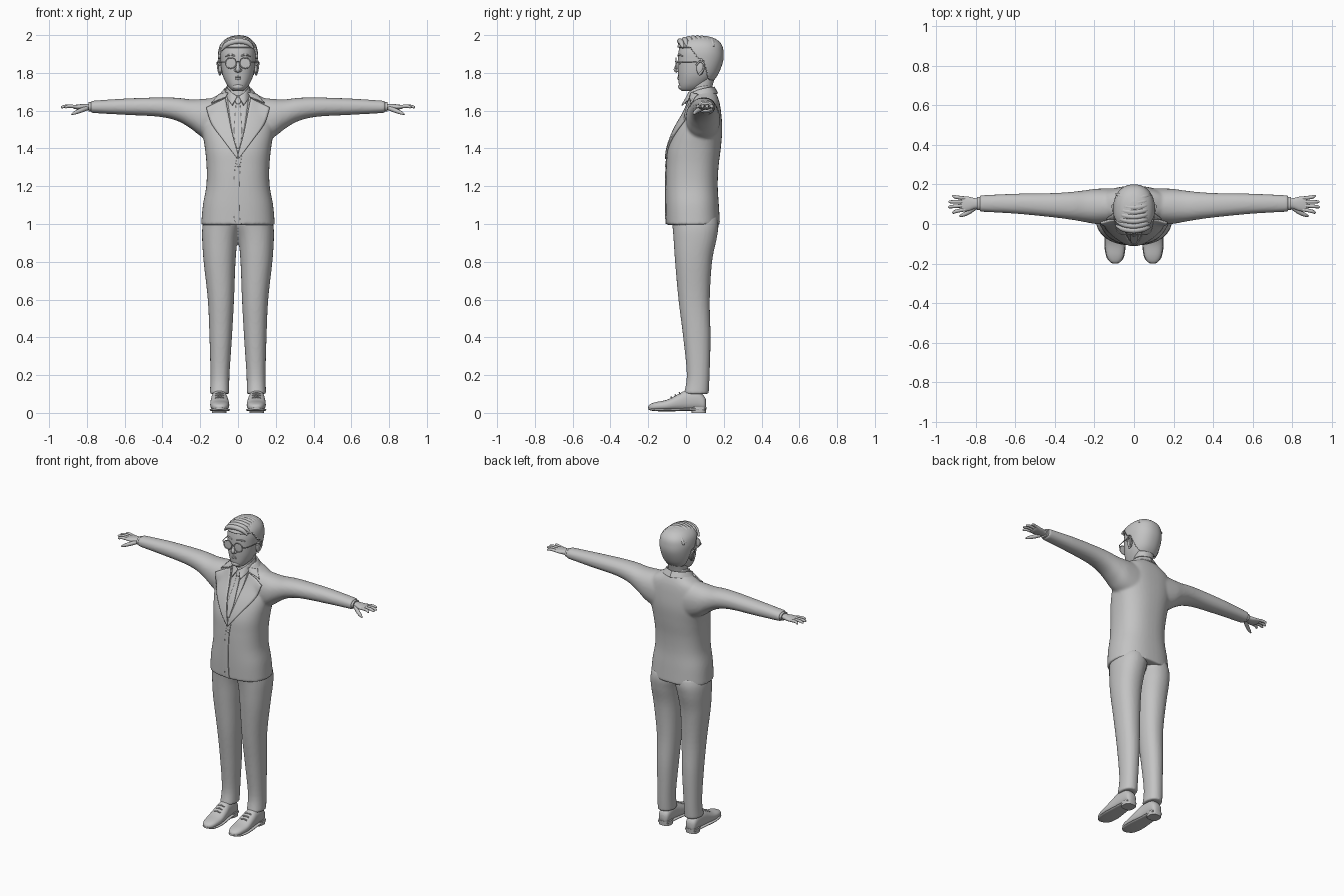
import bpy, bmesh, math
from mathutils import Vector
from mathutils.bvhtree import BVHTree

cube = bpy.data.objects.get("Cube")
if cube:
    bpy.data.objects.remove(cube)

grey = bpy.data.materials.new("plain_grey")
grey.use_nodes = True
grey.diffuse_color = (0.55, 0.55, 0.55, 1)
grey.node_tree.nodes["Principled BSDF"].inputs["Base Color"].default_value = grey.diffuse_color


def spline(pts, n=5):
    """Catmull-Rom curve through tuples of any length."""
    out, last = [], len(pts) - 1
    for i in range(last):
        p = [pts[min(max(j, 0), last)] for j in range(i - 1, i + 3)]
        for k in range(n):
            t = k / n
            out.append([b + t / 2 * (c - a + t * (2*a - 5*b + 4*c - d + t * (3*(b - c) + d - a)))
                        for a, b, c, d in zip(*p)])
    return out + [list(pts[-1])]


def finish(name, mesh, mirror=False):
    mesh.shade_smooth()
    mesh.set_sharp_from_angle(angle=math.radians(50))
    mesh.materials.clear()
    mesh.materials.append(grey)
    ob = bpy.data.objects.new(name, mesh)
    bpy.context.collection.objects.link(ob)
    if mirror:
        ob.modifiers.new("Mirror", "MIRROR").use_mirror_merge = False
    return ob


def from_bmesh(name, bm, mirror=False):
    bmesh.ops.recalc_face_normals(bm, faces=bm.faces)
    mesh = bpy.data.meshes.new(name)
    bm.to_mesh(mesh)
    bm.free()
    return finish(name, mesh, mirror)


def loft(bm, axis, rows, power=2.2, segs=32, n=5):
    """Closed body along an axis; each row is (position, a0, a1, b0, b1)."""
    place = {"x": lambda t, a, b: (t, a, b), "y": lambda t, a, b: (a, t, b),
             "z": lambda t, a, b: (a, b, t)}[axis]
    rings = []
    for t, a0, a1, b0, b1 in spline(rows, n):
        ring = []
        for i in range(segs):
            ang = math.tau * i / segs
            u, v = [math.copysign(abs(f(ang)) ** (2 / power), f(ang)) for f in (math.cos, math.sin)]
            ring.append(bm.verts.new(place(t, (a0 + a1 + (a1 - a0) * u) / 2,
                                           (b0 + b1 + (b1 - b0) * v) / 2)))
        rings.append(ring)
    for r, q in zip(rings, rings[1:]):
        for i in range(segs):
            j = (i + 1) % segs
            bm.faces.new((r[i], r[j], q[j], q[i]))
    bm.faces.new(rings[0])
    bm.faces.new(rings[-1])
    return bm


def sym(rows):
    return [(z, -w, w, y0, y1) for z, w, y0, y1 in rows]


def tube(name, pts, mirror=False, cyclic=False, n=5):
    """Round tube; each point is (x, y, z, radius)."""
    cu = bpy.data.curves.new(name, "CURVE")
    cu.dimensions, cu.bevel_depth, cu.bevel_resolution, cu.use_fill_caps = "3D", 1, 3, True
    path = spline(pts, n)
    sp = cu.splines.new("POLY")
    sp.points.add(len(path) - 1)
    sp.use_cyclic_u = cyclic
    for p, (x, y, z, r) in zip(sp.points, path):
        p.co, p.radius = (x, y, z, 1), r
    tmp = bpy.data.objects.new("tmp", cu)
    bpy.context.collection.objects.link(tmp)
    dg = bpy.context.evaluated_depsgraph_get()
    mesh = bpy.data.meshes.new_from_object(tmp.evaluated_get(dg))
    bpy.data.objects.remove(tmp)
    return finish(name, mesh, mirror)


def ball(name, loc, size, mirror=False):
    bm = bmesh.new()
    bmesh.ops.create_uvsphere(bm, u_segments=20, v_segments=12, radius=1)
    for v in bm.verts:
        v.co = [c + s * k for c, s, k in zip(loc, size, v.co)]
    return from_bmesh(name, bm, mirror)


def blend(ob, voxel, rounds):
    rm = ob.modifiers.new("Blend", "REMESH")
    rm.mode, rm.voxel_size, rm.use_smooth_shade = "VOXEL", voxel, True
    sm = ob.modifiers.new("Smooth", "SMOOTH")
    sm.factor, sm.iterations = 0.5, rounds


# Jacket: torso and sleeves blended into one skin
bm = loft(bmesh.new(), "z", sym([
    (.995, .195, -.105, .18), (1.1, .186, -.108, .174), (1.2, .168, -.108, .168),
    (1.3, .166, -.105, .172), (1.4, .175, -.096, .184), (1.5, .19, -.06, .192),
    (1.59, .19, -.01, .186), (1.65, .16, .015, .176), (1.69, .095, .025, .16),
    (1.715, .065, .035, .145)]), 2.4, 48)
loft(bm, "x", [(.1, .0, .18, 1.42, 1.67), (.19, .0, .178, 1.46, 1.662), (.25, .01, .17, 1.505, 1.66),
               (.32, .022, .162, 1.545, 1.668), (.42, .035, .156, 1.568, 1.67),
               (.6, .052, .153, 1.578, 1.664), (.78, .062, .145, 1.588, 1.652)])
jacket = from_bmesh("jacket", bm, True)
blend(jacket, .008, 6)
bpy.context.view_layer.update()
skin = BVHTree.FromObject(jacket, bpy.context.evaluated_depsgraph_get())


def patch(name, left, right, lift=None, thick=.006, mirror=False, cols=8, n=6):
    """Thin cloth between two edge curves; with lift it is laid on the jacket front (x, z points)."""
    bm = bmesh.new()
    grid = []
    for p, q in zip(spline(left, n), spline(right, n)):
        row = []
        for k in range(cols + 1):
            co = Vector(p).lerp(Vector(q), k / cols) if len(p) == 3 else None
            if co is None:
                x, z = [a + (b - a) * k / cols for a, b in zip(p, q)]
                hit = skin.ray_cast(Vector((x, -1, z)), Vector((0, 1, 0)))[0]
                co = Vector((x, (hit.y if hit else .05) - lift, z))
            row.append(bm.verts.new(co))
        grid.append(row)
    for r, s in zip(grid, grid[1:]):
        for k in range(cols):
            bm.faces.new((r[k], r[k + 1], s[k + 1], s[k]))
    ob = from_bmesh(name, bm, mirror)
    sol = ob.modifiers.new("Thickness", "SOLIDIFY")
    sol.thickness, sol.offset = thick, 0
    return ob


def flip(pts):
    return [(-p[0], *p[1:]) for p in pts]


# Lapels, shirt front, tie and front edge
patch("lapels", [(.066, 1.665), (.05, 1.58), (.028, 1.47), (0, 1.37)],
      [(.168, 1.615), (.14, 1.53), (.075, 1.44), (.003, 1.345)], .005, .009, True)
patch("collar_flaps", [(.052, 1.695), (.066, 1.67)], [(.1, 1.685), (.14, 1.64)], .006, .009, True)
shirt = [(.058, 1.68), (.045, 1.58), (.028, 1.48), (.002, 1.38)]
patch("shirt_front", flip(shirt), shirt, .001, .003)
tie = [(.011, 1.64), (.016, 1.56), (.02, 1.48), (.008, 1.4)]
patch("tie", flip(tie), tie, .005)
knot = [(.02, 1.672), (.016, 1.655), (.01, 1.635)]
patch("tie_knot", flip(knot), knot, .011, .009, n=3)
patch("front_edge", [(-.004, 1.36), (-.018, 1.28), (-.022, 1.15), (-.018, 1.02), (.01, 1.0)],
      [(.02, 1.36), (.01, 1.28), (.006, 1.15), (.01, 1.02), (.02, 1.0)], .002, .004)
ball("jacket_button", (.002, -.107, 1.31), (.009, .005, .009))

# Collars wrapped round the neck
patch("jacket_collar", [(0, .166, 1.69), (.065, .14, 1.69), (.098, .08, 1.68), (.085, .022, 1.66)],
      [(0, .148, 1.725), (.052, .125, 1.722), (.07, .08, 1.712), (.06, .025, 1.69)], thick=.009, mirror=True)
patch("shirt_collar", [(0, .14, 1.7), (.055, .11, 1.7), (.065, .06, 1.69), (.045, .005, 1.65), (.03, -.022, 1.628)],
      [(0, .136, 1.735), (.05, .11, 1.732), (.058, .06, 1.722), (.038, .02, 1.7), (.004, .005, 1.675)],
      thick=.006, mirror=True)

# Trousers
bm = loft(bmesh.new(), "z", [
    (1.04, -.01, .175, -.08, .165), (.99, -.012, .188, -.072, .172), (.92, .002, .19, -.066, .162),
    (.8, .013, .182, -.058, .138), (.6, .021, .16, -.04, .126), (.4, .032, .151, -.015, .13),
    (.2, .045, .146, .004, .125), (.1, .046, .149, -.012, .12)])
blend(from_bmesh("trousers", bm, True), .008, 4)

# Shoes with soles, heels and laces
bm = loft(bmesh.new(), "y", [
    (-.2, .088, .102, .025, .034), (-.19, .068, .122, .014, .046), (-.16, .052, .138, .012, .057),
    (-.1, .046, .147, .012, .07), (-.04, .05, .145, .012, .1), (.0, .056, .142, .012, .118),
    (.06, .06, .138, .015, .118), (.095, .066, .132, .015, .09), (.106, .08, .116, .025, .07)], 2.4)
from_bmesh("shoes", bm, True)
bm = loft(bmesh.new(), "y", [
    (-.2, .08, .11, .018, .028), (-.17, .052, .138, .01, .026), (-.1, .043, .15, .008, .024),
    (.0, .054, .144, .01, .026), (.1, .062, .136, .012, .028)], 3)
from_bmesh("shoe_soles", bm, True)
bm = loft(bmesh.new(), "z", [(0, .06, .138, .03, .106), (.03, .06, .138, .028, .108)], 3, n=1)
from_bmesh("shoe_heels", bm, True)
for i in range(3):
    y, z = -.075 + i * .022, .084 + i * .011
    tube("shoe_lace", [(.075, y, z - .006, .004), (.097, y - .004, z, .004), (.12, y, z - .006, .004)], True)

# Hands: cuff, palm, fingers and thumb
bm = loft(bmesh.new(), "x", [(.76, .07, .137, 1.595, 1.645), (.792, .07, .137, 1.595, 1.645)], n=1)
from_bmesh("shirt_cuffs", bm, True)
bm = loft(bmesh.new(), "x", [(.75, .08, .128, 1.603, 1.637), (.8, .078, .13, 1.604, 1.636),
                             (.835, .066, .138, 1.605, 1.634), (.865, .063, .14, 1.609, 1.63),
                             (.876, .07, .134, 1.614, 1.626)])
from_bmesh("palms", bm, True)
for start, end, tip in ((.073, .058, .918), (.093, .086, .938), (.112, .112, .937), (.13, .14, .918)):
    tube("finger", [(.85, start, 1.62, .009), ((.87 + tip) / 2, (start + end) / 2, 1.624, .009),
                    (tip - .006, end, 1.619, .007), (tip, end, 1.618, .002)], True)
tube("thumb", [(.8, .085, 1.613, .012), (.835, .06, 1.6, .012), (.865, .045, 1.588, .009),
               (.882, .04, 1.58, .003)], True)

# Head and neck
head = sym([(1.703, .022, -.02, .05), (1.715, .04, -.032, .075), (1.74, .06, -.038, .11),
            (1.78, .079, -.041, .148), (1.82, .088, -.043, .17), (1.87, .093, -.043, .186),
            (1.91, .093, -.04, .187), (1.945, .083, -.03, .178), (1.97, .058, .0, .15),
            (1.983, .02, .05, .11)])
from_bmesh("head", loft(bmesh.new(), "z", head, 2.25, 48), False)
bm = loft(bmesh.new(), "z", sym([(1.64, .062, .015, .15), (1.7, .057, .025, .135), (1.8, .06, .03, .16)]))
from_bmesh("neck", bm)

# Hair cap: swollen head surface kept above a stepped hairline
bm = loft(bmesh.new(), "z", head, 2.25, 80, 10)
bmesh.ops.recalc_face_normals(bm, faces=bm.faces)
bm.normal_update()
for v in bm.verts:
    v.co += v.normal * .012


def hairline(y):
    if y < .02:
        return 1.935
    return 1.935 - (y - .02) * 1.5 if y < .06 else 1.875 - min(max(y - .085, 0) * 3, .115)


bare = [f for f in bm.faces if f.calc_center_median().z < hairline(f.calc_center_median().y)]
bmesh.ops.delete(bm, geom=bare, context="FACES")
hair = from_bmesh("hair_cap", bm)
sm = hair.modifiers.new("Smooth", "SMOOTH")
sm.iterations = 4
sol = hair.modifiers.new("Thickness", "SOLIDIFY")
sol.thickness, sol.offset = .016, -1

# Swept locks across the crown
for i in range(8):
    y = -.028 + i * .023
    d = -2.2 * (y - .06) ** 2
    tube("hair_lock", [(.08, y + .012, 1.95 + d, .006), (.05, y + .004, 1.976 + d, .014),
                       (.0, y - .004, 1.985 + d, .015), (-.055, y + .004, 1.97 + d, .014),
                       (-.09, y + .02, 1.935 + d, .005)])

# Face
tube("nose", [(0, -.036, 1.865, .007), (0, -.046, 1.84, .009), (0, -.053, 1.818, .013), (0, -.045, 1.805, .008)])
ball("nostrils", (.012, -.043, 1.813), (.009, .01, .008), True)
ball("eyes", (.037, -.03, 1.853), (.016, .008, .009), True)
tube("eyebrows", [(.016, -.042, 1.89, .004), (.04, -.037, 1.896, .005), (.066, -.018, 1.888, .003)], True)
for z, r in ((1.778, .005), (1.769, .006)):
    tube("lip", [(-.026, -.03, 1.774, .002), (0, -.041, z, r), (.026, -.03, 1.774, .002)])
ball("chin", (0, -.022, 1.727), (.03, .02, .018))
ball("ears", (.094, .075, 1.825), (.009, .02, .036), True)
tube("ear_rims", [(.098, .055, 1.84, .005), (.106, .072, 1.86, .005), (.108, .094, 1.848, .005),
                  (.104, .09, 1.815, .005), (.095, .068, 1.79, .006)], True)

# Round glasses
ring = [(.038 + .029 * math.cos(a), -.053, 1.852 + .028 * math.sin(a), .0028)
        for a in (math.tau * i / 24 for i in range(24))]
tube("glasses_rims", ring, True, True, 1)
ball("glasses_lenses", (.038, -.052, 1.852), (.029, .001, .028), True)
tube("glasses_bridge", [(-.01, -.053, 1.857, .0025), (0, -.056, 1.861, .0025), (.01, -.053, 1.857, .0025)])
tube("glasses_arms", [(.066, -.053, 1.858, .0025), (.088, -.03, 1.858, .0025), (.1, .03, 1.858, .0025),
                      (.104, .075, 1.855, .0025)], True)
